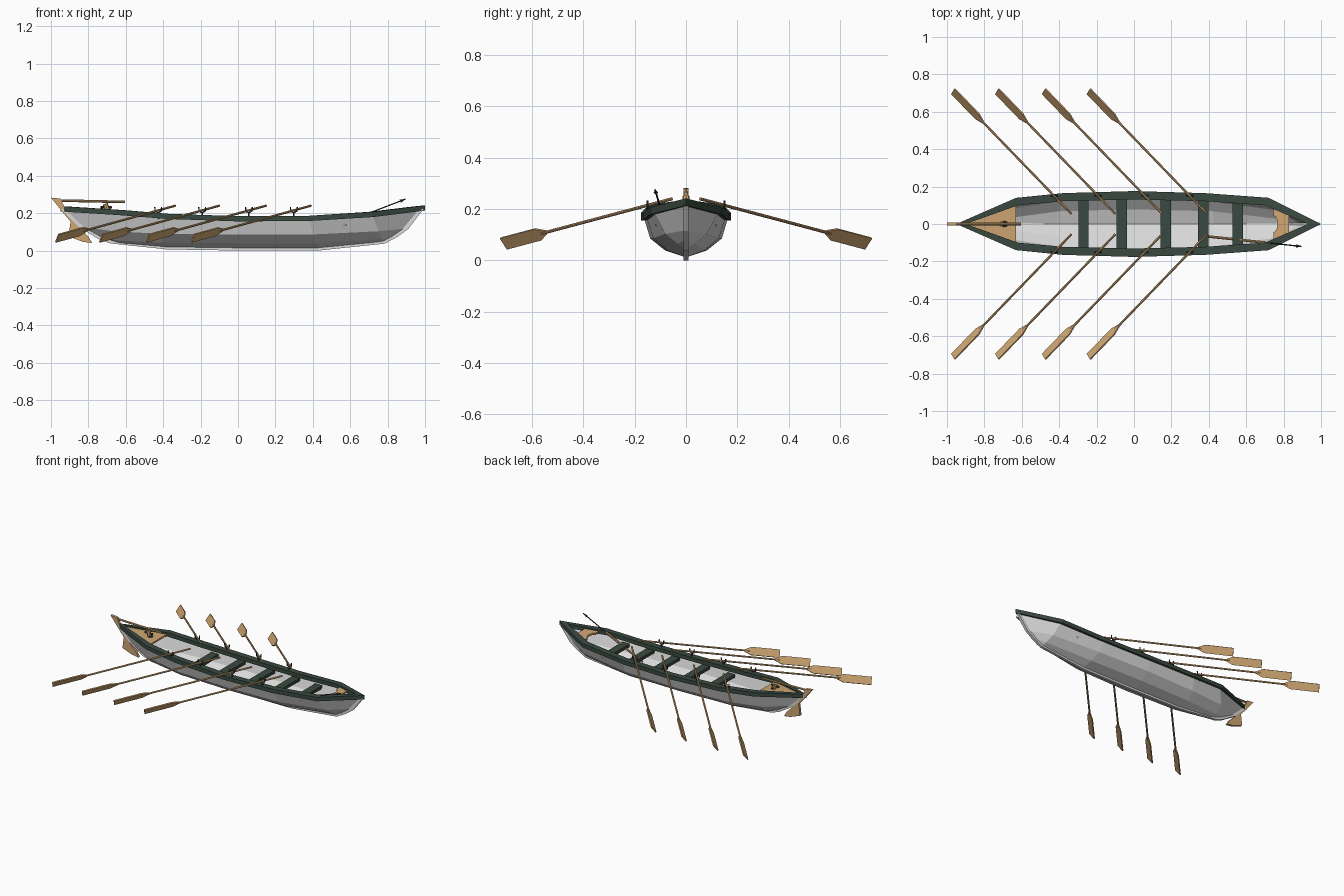
import bpy, bmesh, math
from mathutils import Vector as V

if "Cube" in bpy.data.objects:
    bpy.data.objects.remove(bpy.data.objects["Cube"])


def material(name, rgb):
    m = bpy.data.materials.new(name)
    m.diffuse_color = (*rgb, 1)
    m.use_nodes = True
    m.node_tree.nodes["Principled BSDF"].inputs["Base Color"].default_value = m.diffuse_color
    return m


WHITE = material("pale grey paint", (0.70, 0.70, 0.70))
GREEN = material("dark green paint", (0.042, 0.068, 0.052))
WOOD = material("tan wood", (0.62, 0.38, 0.17))
IRON = material("dark iron", (0.035, 0.035, 0.035))


def finish(name, bm, mat):
    bmesh.ops.remove_doubles(bm, verts=bm.verts, dist=0.0005)
    bmesh.ops.recalc_face_normals(bm, faces=bm.faces)
    me = bpy.data.meshes.new(name)
    bm.to_mesh(me)
    bm.free()
    me.materials.append(mat)
    ob = bpy.data.objects.new(name, me)
    bpy.context.collection.objects.link(ob)
    return ob


def loft(name, rows, mat):
    """Skin rows of points, repeated on both sides of the centreline."""
    bm = bmesh.new()
    for s in (1, -1):
        grid = [[bm.verts.new((x, y * s, z)) for x, y, z in r] for r in rows]
        for a, b in zip(grid, grid[1:]):
            for i in range(len(a) - 1):
                bm.faces.new((a[i], a[i + 1], b[i + 1], b[i]))
    bmesh.ops.remove_doubles(bm, verts=bm.verts, dist=0.0005)
    bmesh.ops.dissolve_degenerate(bm, edges=bm.edges, dist=0.0005)
    return finish(name, bm, mat)


def prism(name, pts, vec, mat):
    """Extrude a polygon along a vector."""
    bm = bmesh.new()
    f = bm.faces.new([bm.verts.new(p) for p in pts])
    g = bmesh.ops.extrude_face_region(bm, geom=[f])
    vs = [e for e in g["geom"] if isinstance(e, bmesh.types.BMVert)]
    bmesh.ops.translate(bm, verts=vs, vec=vec)
    return finish(name, bm, mat)


def rod(name, a, b, r, mat, r2=None, sides=8):
    a, b = V(a), V(b)
    bm = bmesh.new()
    bmesh.ops.create_cone(bm, cap_ends=True, segments=sides, radius1=r,
                          radius2=r if r2 is None else r2, depth=(b - a).length)
    q = V((0, 0, 1)).rotation_difference(b - a)
    for v in bm.verts:
        v.co = q @ v.co + (a + b) / 2
    return finish(name, bm, mat)


def plate(name, xz, half, mat):
    """Upright slab centred on y = 0."""
    return prism(name, [(x, -half, z) for x, z in xz], (0, 2 * half, 0), mat)


# Hull shell: sheer, chine, bilge and keel lines from stern to bow
hull = loft("hull", [
    [(-.93, 0, .215), (-.62, .125, .197), (-.38, .15, .178), (0, .16, .165),
     (.38, .15, .167), (.72, .122, .187), (.98, 0, .22)],
    [(-.84, 0, .13), (-.66, .085, .105), (-.39, .125, .09), (0, .137, .088),
     (.4, .125, .088), (.75, .078, .105), (.895, 0, .12)],
    [(-.74, 0, .075), (-.66, .035, .058), (-.4, .07, .045), (0, .08, .042),
     (.42, .07, .042), (.77, .03, .066), (.845, 0, .085)],
    [(-.68, 0, .05), (-.62, 0, .04), (-.38, 0, .02), (0, 0, .015),
     (.43, 0, .015), (.77, 0, .048), (.78, 0, .05)],
], WHITE)
sol = hull.modifiers.new("planking", "SOLIDIFY")
sol.thickness, sol.offset = 0.007, 0

# Keel with stem and sternpost
outer = [(-.945, .22), (-.85, .125), (-.74, .058), (-.68, .038), (-.38, .006),
         (0, 0), (.43, 0), (.785, .037), (.855, .075), (.91, .115), (.992, .222)]
inner = [(-.92, .22), (-.83, .13), (-.73, .074), (-.67, .052), (-.38, .022),
         (0, .018), (.43, .018), (.77, .053), (.84, .09), (.885, .125), (.965, .222)]
bm = bmesh.new()
rings = [[bm.verts.new((p[0], y, p[1])) for p, y in
          ((o, -.009), (o, .009), (i, .009), (i, -.009))] for o, i in zip(outer, inner)]
for a, b in zip(rings, rings[1:]):
    for k in range(4):
        bm.faces.new((a[k], a[(k + 1) % 4], b[(k + 1) % 4], b[k]))
bm.faces.new(rings[0])
bm.faces.new(rings[-1])
finish("keel", bm, WHITE)

# Gunwale rail
out = [(-.95, 0, .237), (-.63, .14, .217), (-.38, .165, .197), (0, .176, .184),
       (.38, .165, .186), (.72, .14, .207), (1.0, 0, .242)]
inn = [(-.9, 0, .235), (-.62, .1, .217), (-.38, .122, .197), (0, .131, .184),
       (.38, .122, .186), (.7, .1, .207), (.93, 0, .235)]


def drop(r):
    return [(x, y, z - .028) for x, y, z in r]


loft("gunwale", [drop(out), out, inn, drop(inn), drop(out)], GREEN)

# Rowing benches
for x, w in ((-.27, .125), (-.065, .135), (.17, .135), (.37, .132), (.555, .118)):
    prism("thwart", [(x - .028, -w, .135), (x + .028, -w, .135),
                     (x + .028, w, .135), (x - .028, w, .135)], (0, 0, .022), GREEN)

# Stern deck and notched bow board
prism("stern_deck", [(-.92, 0, .217), (-.63, -.115, .194), (-.63, .115, .194)],
      (0, 0, .012), WOOD)
notch = [(.745 + .022 * math.sin(t), -.045 * math.cos(t) + 0, .19)
         for t in [math.pi * k / 6 for k in range(7)]]
prism("bow_board", [(.745, .1, .19), (.83, .068, .2), (.83, -.068, .2), (.745, -.1, .19)]
      + notch, (0, 0, .013), WOOD)

# Steering gear
plate("rudder", [(-1, .283), (-.95, .278), (-.915, .205), (-.86, .135), (-.8, .075),
                 (-.78, .04), (-.83, .047), (-.905, .075), (-.9, .12), (-.895, .155),
                 (-.925, .19)], .009, WOOD)
rod("tiller", (-.98, 0, .268), (-.605, 0, .26), .007, WOOD)
rod("stern_post", (-.69, 0, .195), (-.71, 0, .25), .014, WOOD)
rod("post_pin", (-.735, 0, .232), (-.675, 0, .232), .006, IRON)
rod("post_collar", (-.692, 0, .205), (-.695, 0, .216), .018, IRON)

# Oars and oarlocks on both sides
for hx in (-.335, -.1, .15, .39):
    for s in (1, -1):
        grip = V((hx, .055 * s, .24))
        tip = V((hx - .632, .71 * s, .066))
        d = (tip - grip).normalized()
        neck = tip - d * .235
        rod("oar_shaft", grip, neck + d * .03, .0062, WOOD)
        # Blade leans so its upper edge points forward and outboard
        w = V((.011, .011 * s, .022))
        w = (w - d * w.dot(d)).normalized() * .027
        n = d.cross(w).normalized() * .008
        shoulder = neck + d * .045
        prism("oar_blade", [p - n / 2 for p in (
            neck - w * .25, shoulder - w, tip - w, tip + w, shoulder + w,
            neck + w * .25)], n, WOOD)
        lock = grip + d * ((.15 - .055) / abs(d.y))
        x, y, z = lock
        rod("oarlock_pin", (x, y, .17), (x, y, z - .012), .005, IRON, sides=6)
        for k in (-1, 1):
            rod("oarlock_arm", (x, y, z - .014), (x + .016 * k, y, z - .003), .004, IRON, sides=6)
            rod("oarlock_horn", (x + .016 * k, y, z - .006), (x + .018 * k, y, z + .018),
                .004, IRON, sides=6)

# Harpoon resting over the bow
a, b, c = V((.39, -.066, .085)), V((.7, -.099, .2)), V((.895, -.12, .275))
rod("harpoon_shaft", a, b, .007, WOOD)
rod("harpoon_iron", b, c, .0035, IRON, sides=6)
rod("harpoon_head", c - (c - b).normalized() * .03, c, .009, IRON, r2=.001, sides=4)
